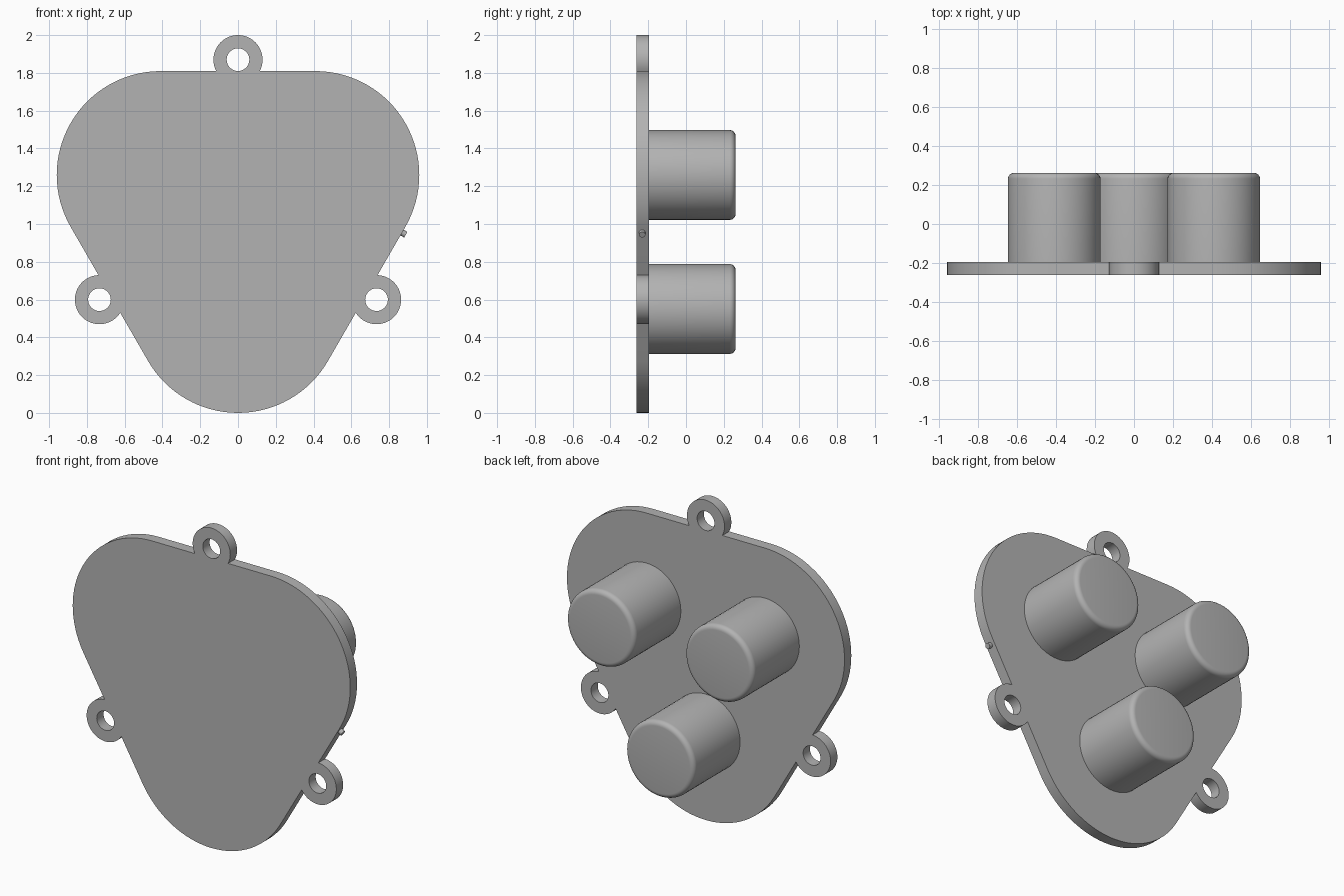
import bpy, bmesh
from math import radians, degrees, acos, cos, sin
from mathutils import Matrix, Vector

cube = bpy.data.objects.get("Cube")
if cube:
    bpy.data.objects.remove(cube)

CENTRE_Z = 1.023                    # middle of the three-fold layout
FRONT, PLATE_BACK, TIP = -0.262, -0.195, 0.262
CORNER_DIST, CORNER_R = 0.473, 0.55
TAB_DIST, TAB_R, HOLE_R = 0.847, 0.13, 0.06
POST_R, POST_ROUND = 0.2375, 0.03
EDGE_DIST = CORNER_R + CORNER_DIST / 2

grey = bpy.data.materials.new("plain grey")
grey.use_nodes = True
colour = (0.45, 0.45, 0.45, 1)
grey.diffuse_color = colour
grey.node_tree.nodes["Principled BSDF"].inputs["Base Color"].default_value = colour


def polar(dist, angle):
    """Point on the plate's front, measured from its middle."""
    a = radians(angle)
    return Vector((dist * cos(a), FRONT, CENTRE_Z + dist * sin(a)))


def arc(centre, radius, start, end, steps):
    points = []
    for i in range(steps + 1):
        a = radians(start + (end - start) * i / steps)
        points.append(centre + Vector((radius * cos(a), 0, radius * sin(a))))
    return points


def finish(bm, name, angle=35):
    bmesh.ops.recalc_face_normals(bm, faces=bm.faces)
    mesh = bpy.data.meshes.new(name)
    bm.to_mesh(mesh)
    bm.free()
    mesh.materials.append(grey)
    obj = bpy.data.objects.new(name, mesh)
    bpy.context.collection.objects.link(obj)
    bpy.ops.object.select_all(action="DESELECT")
    obj.select_set(True)
    bpy.context.view_layer.objects.active = obj
    bpy.ops.object.shade_smooth_by_angle(angle=radians(angle))
    return obj


def add_loop(bm, points):
    verts = [bm.verts.new(p) for p in points]
    return [bm.edges.new((v, verts[i - 1])) for i, v in enumerate(verts)]


# Rounded three-cornered plate with a pierced tab on each side
bm = bmesh.new()
outline, edges = [], []
tab_sweep = 180 - degrees(acos((TAB_DIST - EDGE_DIST) / TAB_R))
for corner in (30, 150, 270):
    side = corner + 60
    outline += arc(polar(CORNER_DIST, corner), CORNER_R, corner - 60, side, 32)
    tab = polar(TAB_DIST, side)
    outline += arc(tab, TAB_R, side - tab_sweep, side + tab_sweep, 36)
    edges += add_loop(bm, arc(tab, HOLE_R, 0, 360, 36)[:-1])
edges += add_loop(bm, outline)
bmesh.ops.triangle_fill(bm, edges=edges, use_beauty=True, normal=(0, -1, 0))
bmesh.ops.dissolve_limit(bm, angle_limit=0.01, verts=[], edges=bm.edges[:])
back = bmesh.ops.extrude_face_region(bm, geom=bm.faces[:], use_keep_orig=True)
bmesh.ops.translate(bm, vec=(0, PLATE_BACK - FRONT, 0),
                    verts=[g for g in back["geom"] if isinstance(g, bmesh.types.BMVert)])
finish(bm, "plate")

# Three posts with rounded tips on the back
for name, corner in (("left_post", 30), ("right_post", 150), ("bottom_post", 270)):
    bm = bmesh.new()
    base = PLATE_BACK - 0.01
    centre = polar(CORNER_DIST, corner)
    centre.y = (base + TIP) / 2
    bmesh.ops.create_cone(bm, cap_ends=True, segments=64, radius1=POST_R, radius2=POST_R,
                          depth=TIP - base,
                          matrix=Matrix.Translation(centre) @ Matrix.Rotation(radians(-90), 4, "X"))
    rim = [e for e in bm.edges if all(v.co.y > TIP - 0.001 for v in e.verts)]
    bmesh.ops.bevel(bm, geom=rim, offset=POST_ROUND, segments=6, profile=0.5, affect="EDGES")
    finish(bm, name)

# Tiny peg on the left sloping edge
bm = bmesh.new()
outward = Vector((cos(radians(-30)), 0, sin(radians(-30))))
spot = Vector((0.871, -0.232, 0.953))
bmesh.ops.create_cone(bm, cap_ends=True, segments=16, radius1=0.017, radius2=0.017, depth=0.04,
                      matrix=Matrix.Translation(spot) @ outward.to_track_quat("Z", "Y").to_matrix().to_4x4())
finish(bm, "edge_peg")
